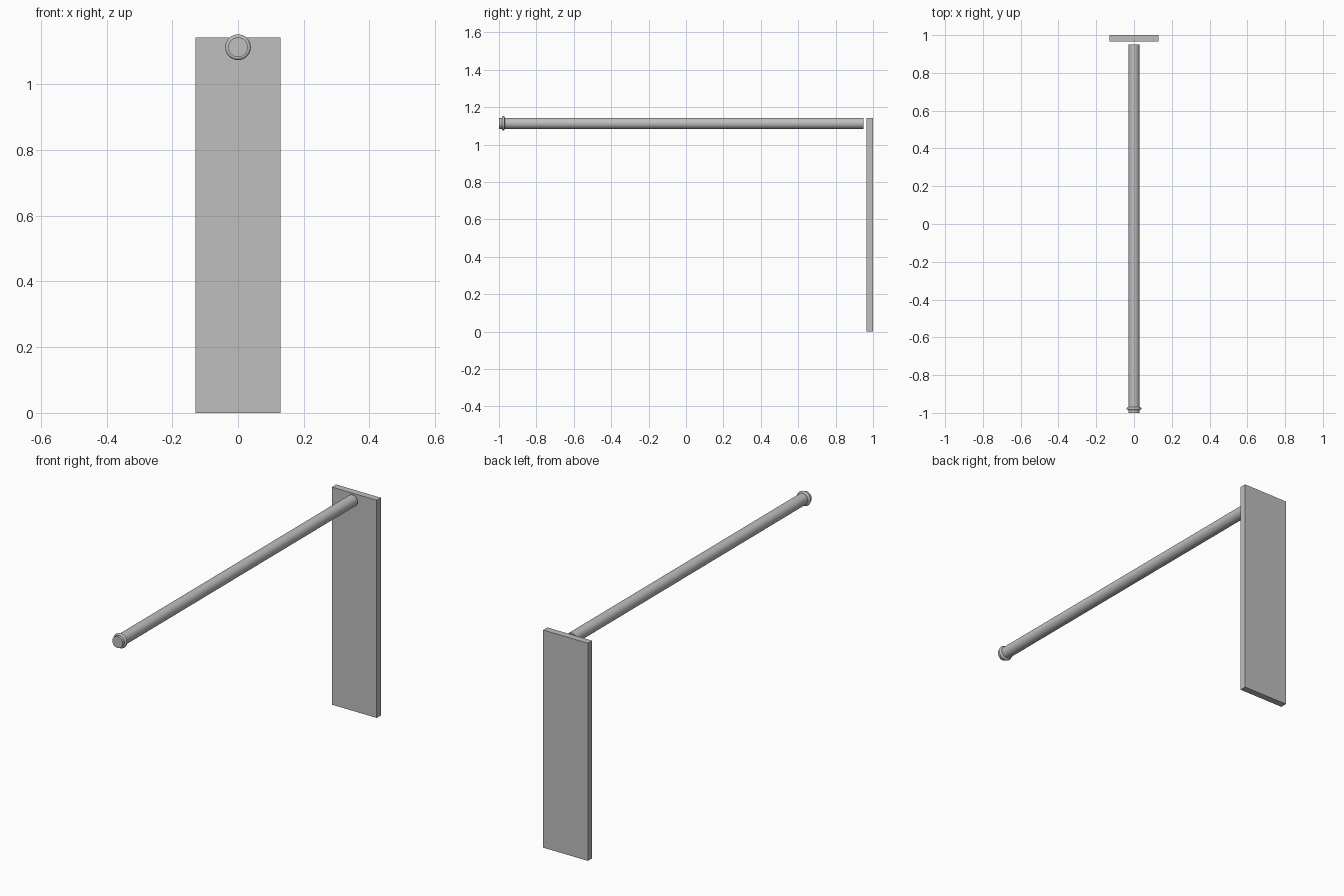
import bpy
import math

if "Cube" in bpy.data.objects:
    bpy.data.objects.remove(bpy.data.objects["Cube"])

grey = bpy.data.materials.new("light grey")
grey.diffuse_color = (0.52, 0.52, 0.52, 1)
grey.use_nodes = True
grey.node_tree.nodes["Principled BSDF"].inputs["Base Color"].default_value = grey.diffuse_color

POLE_Z = 1.113
POLE_R = 0.03


def finish(name, smooth=False):
    ob = bpy.context.object
    ob.name = name
    ob.data.materials.append(grey)
    bpy.ops.object.transform_apply(location=False, rotation=True, scale=True)
    if smooth:
        bpy.ops.object.shade_smooth_by_angle(angle=math.radians(35))
    return ob


# Upright wall plate at the back
bpy.ops.mesh.primitive_cube_add(size=1, location=(0, 0.9825, 0.5715))
bpy.context.object.scale = (0.26, 0.035, 1.143)
finish("wall_plate")

# Long horizontal pole, stopping just short of the plate
front, back = -1.0, 0.95
bpy.ops.mesh.primitive_cylinder_add(
    vertices=32, radius=POLE_R, depth=back - front,
    location=(0, (front + back) / 2, POLE_Z), rotation=(math.pi / 2, 0, 0))
finish("pole", True)

# Thin rounded collar near the free end
bpy.ops.mesh.primitive_torus_add(
    major_radius=0.031, minor_radius=0.008, major_segments=32, minor_segments=12,
    location=(0, -0.977, POLE_Z), rotation=(math.pi / 2, 0, 0))
finish("end_collar", True)
